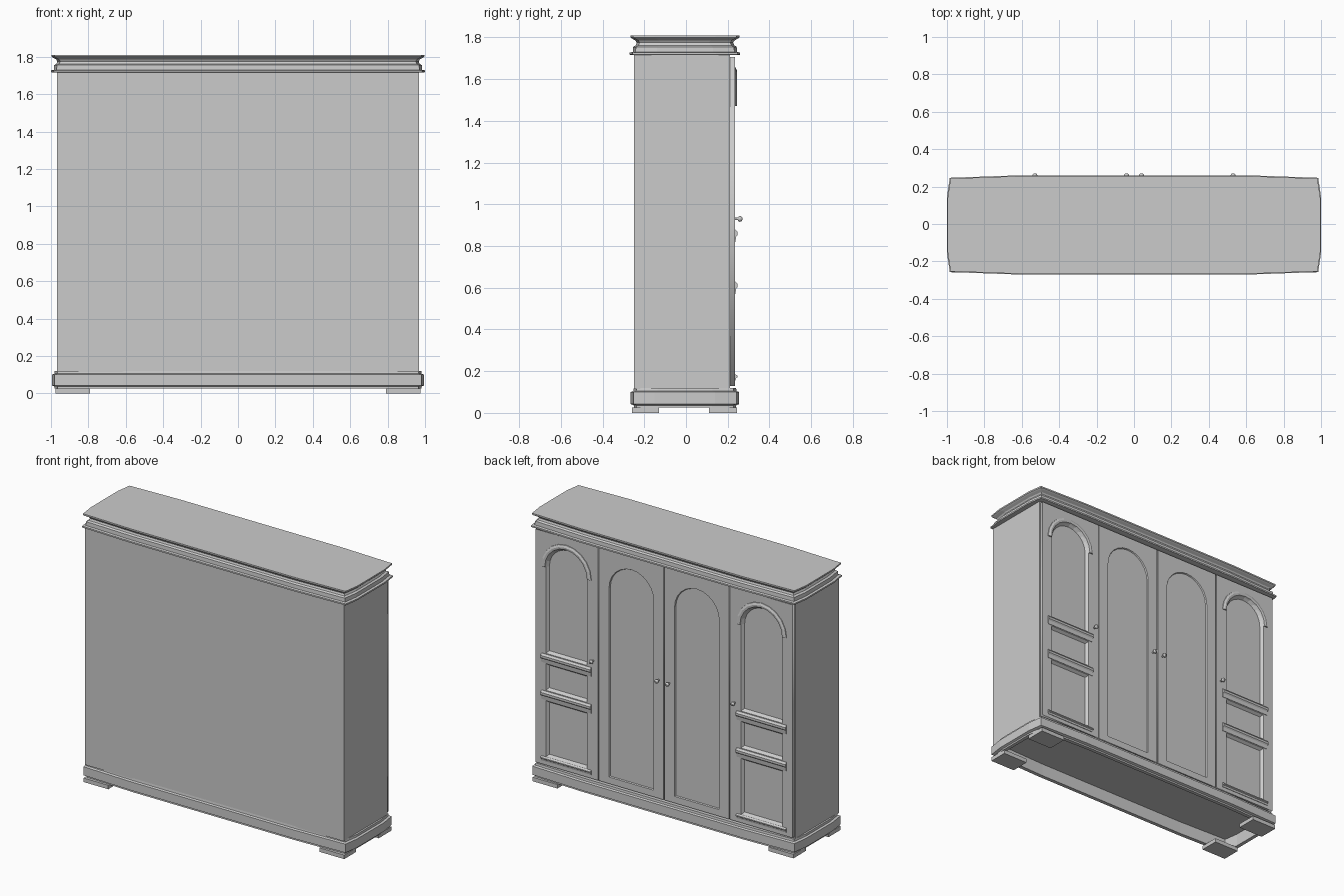
import bpy, bmesh
from math import sin, cos, pi

cube = bpy.data.objects.get("Cube")
if cube:
    bpy.data.objects.remove(cube, do_unlink=True)

paint = bpy.data.materials.new("plain grey")
paint.use_nodes = True
GREY = (0.6, 0.6, 0.6, 1)
paint.diffuse_color = GREY
paint.node_tree.nodes["Principled BSDF"].inputs["Base Color"].default_value = GREY


def add_object(name, mesh):
    mesh.materials.clear()
    mesh.materials.append(paint)
    ob = bpy.data.objects.new(name, mesh)
    bpy.context.scene.collection.objects.link(ob)
    return ob


def loft(name, rings, cap_start=True, face_back=False):
    """Skin closed rings of points; face_back turns an open cup towards +y."""
    bm = bmesh.new()
    loops = [[bm.verts.new(p) for p in ring] for ring in rings]
    for a, b in zip(loops, loops[1:]):
        for i in range(len(a)):
            j = (i + 1) % len(a)
            bm.faces.new((a[i], a[j], b[j], b[i]))
    if cap_start:
        bm.faces.new(loops[0][::-1])
    cap = bm.faces.new(loops[-1])
    bmesh.ops.recalc_face_normals(bm, faces=bm.faces[:])
    bm.normal_update()
    if face_back and cap.normal.y < 0:
        bmesh.ops.reverse_faces(bm, faces=bm.faces[:])
    mesh = bpy.data.meshes.new(name)
    bm.to_mesh(mesh)
    bm.free()
    return add_object(name, mesh)


def box(name, x, y, z):
    rect = [(x[0], y[0]), (x[1], y[0]), (x[1], y[1]), (x[0], y[1])]
    return loft(name, [[(*p, h) for p in rect] for h in z])


def footprint(inset, z):
    """Slightly bowed plan shared by plinth and cornice."""
    side = [(.62, -.265), (.985, -.252), (1, -.15), (1, .15), (.985, .252), (.62, .265)]
    plan = side + [(-x, -y) for x, y in side]
    ring = []
    for x, y in plan:
        dx = inset if x > 0 else -inset
        dy = inset if y > 0 else -inset
        ring.append((x - dx, y - dy - .005, z))
    return ring


def opening(cx, half, z0, z1, arched, inset=0):
    """Outline of a panel opening as (x, z) points."""
    half, z0, z1 = half - inset, z0 + inset, z1 - inset
    pts = [(cx - half, z0), (cx + half, z0)]
    if arched:
        for i in range(13):
            a = pi * i / 12
            pts.append((cx + half * cos(a), z1 - half + half * sin(a)))
    else:
        pts += [(cx + half, z1), (cx - half, z1)]
    return pts


def pierced_slab(name, outlines, y0, y1):
    """Door frame: first outline is the edge, the others are holes."""
    curve = bpy.data.curves.new(name, "CURVE")
    curve.dimensions = "2D"
    curve.fill_mode = "BOTH"
    curve.extrude = (y1 - y0) / 2
    for pts in outlines:
        spline = curve.splines.new("POLY")
        spline.points.add(len(pts) - 1)
        for point, (x, z) in zip(spline.points, pts):
            point.co = (x, z, 0, 1)
        spline.use_cyclic_u = True
    temp = bpy.data.objects.new(name, curve)
    mesh = bpy.data.meshes.new_from_object(temp)
    bpy.data.objects.remove(temp)
    ob = add_object(name, mesh)
    ob.rotation_euler.x = pi / 2
    ob.location.y = (y0 + y1) / 2


CASE_Y, DOOR_Y = .212, .234
DOOR_Z = (.13, 1.705)


def door(name, x0, x1, panels, depth, slope):
    edge = [(x0, DOOR_Z[0]), (x1, DOOR_Z[0]), (x1, DOOR_Z[1]), (x0, DOOR_Z[1])]
    pierced_slab(name + "_frame", [edge] + [opening(*p) for p in panels], CASE_Y, DOOR_Y)
    for p in panels:
        rings = [[(x, y, z) for x, z in opening(*p, inset)]
                 for inset, y in ((0, DOOR_Y), (slope, DOOR_Y - depth))]
        loft(name + "_panel", rings, cap_start=False, face_back=True)


def knob(name, x):
    profile = [(.006, DOOR_Y - .004), (.006, .248), (.012, .252),
               (.014, .258), (.012, .265), (.006, .27)]
    ob = loft(name, [[(x + r * cos(pi * i / 6), y, .93 + r * sin(pi * i / 6))
                      for i in range(12)] for r, y in profile])
    for face in ob.data.polygons:
        face.use_smooth = len(face.vertices) == 4


# Case
box("case", (-.968, .968), (-.25, CASE_Y), (.115, 1.72))

# Hollow plinth
loft("plinth", [footprint(i, z) for i, z in (
    (.045, .11), (.045, .025), (.02, .025), (.02, .036), (.005, .042),
    (.005, .1), (.018, .105), (.02, .12))])

# Moulded cornice
loft("cornice", [footprint(i, z) for i, z in (
    (.02, 1.715), (0, 1.717), (0, 1.727), (.015, 1.73), (.017, 1.755), (.029, 1.762),
    (.034, 1.775), (.028, 1.785), (.012, 1.794), (.004, 1.8), (.004, 1.81))])

for side, s in (("left", 1), ("right", -1)):
    # Feet
    for end, y in (("front", (-.258, -.13)), ("back", (.11, .245))):
        box(f"{side}_{end}_foot", sorted((s * .79, s * .975)), y, (0, .027))

    # Outer door: arched panel over two rectangular panels
    cx = s * .73
    door(side + "_outer_door", *sorted((s * .493, s * .96)),
         [(cx, .155, .885, 1.625, True), (cx, .155, .635, .815, False),
          (cx, .155, .185, .565, False)], .019, .014)

    # Hood moulding round the arch
    profile = [(.153, .23), (.158, .242), (.172, .244), (.186, .238), (.188, .23)]
    loft(side + "_arch_hood", [[(cx + r * cos(a), y, 1.47 + r * sin(a)) for r, y in profile]
                               for a in (pi * i / 10 for i in range(11))])

    # Cross rails and sill
    for rail, z, h in (("upper", .82, .06), ("lower", .57, .06), ("sill", .155, .03)):
        section = [(.22, 0), (.237, 0), (.24, h * .4), (.247, h * .55),
                   (.247, h * .8), (.236, h), (.22, h)]
        loft(f"{side}_{rail}_rail", [[(x, y, z + dz) for y, dz in section]
                                     for x in (cx - .186, cx + .186)])

    # Inner door: one tall shallow arched panel
    door(side + "_inner_door", *sorted((s * .004, s * .487)),
         [(s * .245, .167, .175, 1.62, True)], .008, .004)

    # Knobs
    knob(side + "_outer_knob", s * .53)
    knob(side + "_inner_knob", s * .04)
